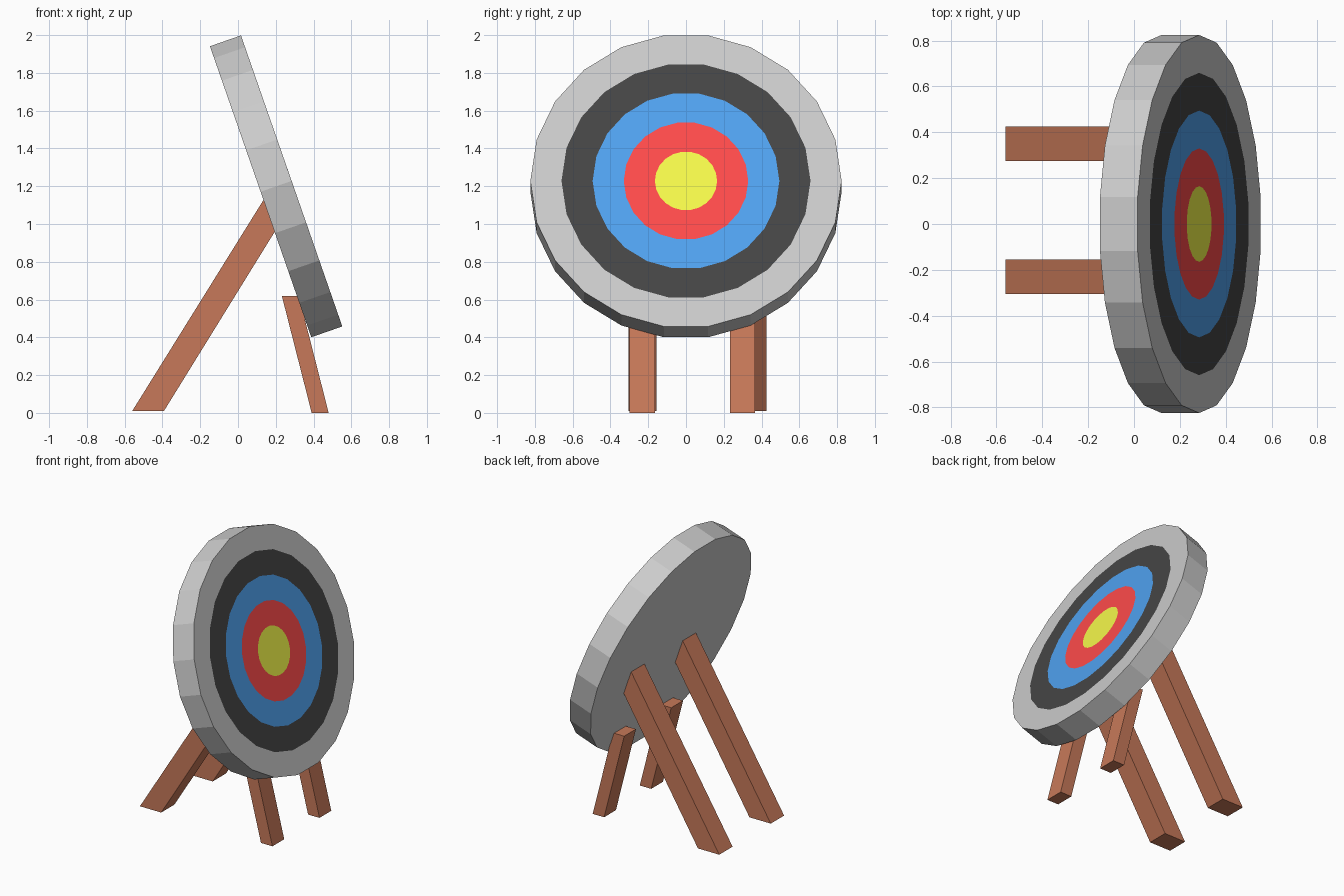
import bpy, bmesh
from math import sin, cos, pi, radians
from mathutils import Matrix

if "Cube" in bpy.data.objects:
    bpy.data.objects.remove(bpy.data.objects["Cube"])

SIDES, RADIUS, THICK = 22, 0.824, 0.174


def material(name, rgb):
    m = bpy.data.materials.new(name)
    m.diffuse_color = (*rgb, 1)
    m.use_nodes = True
    m.node_tree.nodes["Principled BSDF"].inputs["Base Color"].default_value = m.diffuse_color
    return m


def finish(bm, name, mats):
    bmesh.ops.recalc_face_normals(bm, faces=bm.faces)
    me = bpy.data.meshes.new(name)
    bm.to_mesh(me)
    bm.free()
    for m in mats:
        me.materials.append(m)
    ob = bpy.data.objects.new(name, me)
    bpy.context.collection.objects.link(ob)
    return ob


def circle(bm, r, x):
    return [bm.verts.new((x, r * cos(2 * pi * i / SIDES), r * sin(2 * pi * i / SIDES)))
            for i in range(SIDES)]


def bridge(bm, a, b, slot):
    for i in range(SIDES):
        j = (i + 1) % SIDES
        bm.faces.new((a[i], a[j], b[j], b[i])).material_index = slot


# Target: thick grey disc whose front face is split into coloured rings
bm = bmesh.new()
back = circle(bm, RADIUS, -THICK)
bm.faces.new(back)
loops = [circle(bm, RADIUS * k / 5, 0) for k in (5, 4, 3, 2, 1)]
bridge(bm, back, loops[0], 0)
for slot in range(4):
    bridge(bm, loops[slot], loops[slot + 1], slot)
bm.faces.new(loops[4]).material_index = 4
target = finish(bm, "target_disc", [
    material("disc_grey", (0.8, 0.8, 0.8)),
    material("ring_black", (0.06, 0.06, 0.06)),
    material("ring_blue", (0.08, 0.36, 0.87)),
    material("ring_red", (1.0, 0.07, 0.07)),
    material("bullseye_yellow", (0.93, 0.95, 0.07))])
target.matrix_world = (Matrix.Translation((0.284, 0, 1.228))
                       @ Matrix.Rotation(radians(-19.2), 4, 'Y'))

wood = material("wood", (0.57, 0.19, 0.10))


def leg(name, profile, y0, y1):
    """Side profile in xz, extruded from y0 to y1."""
    bm = bmesh.new()
    face = bm.faces.new([bm.verts.new((x, y0, z)) for x, z in profile])
    ext = bmesh.ops.extrude_face_region(bm, geom=[face])
    for v in ext["geom"]:
        if isinstance(v, bmesh.types.BMVert):
            v.co.y = y1
    finish(bm, name, [wood])


# Long rear props end just inside the disc back; short legs support its lower edge
rear = [(-0.56, 0.01), (-0.392, 0.01), (0.205, 0.976), (0.146, 1.145)]
front = [(0.39, 0), (0.48, 0), (0.322, 0.62), (0.232, 0.62)]
leg("rear_leg_left", rear, -0.305, -0.155)
leg("rear_leg_right", rear, 0.275, 0.425)
leg("front_leg_left", front, -0.298, -0.165)
leg("front_leg_right", front, 0.232, 0.365)
